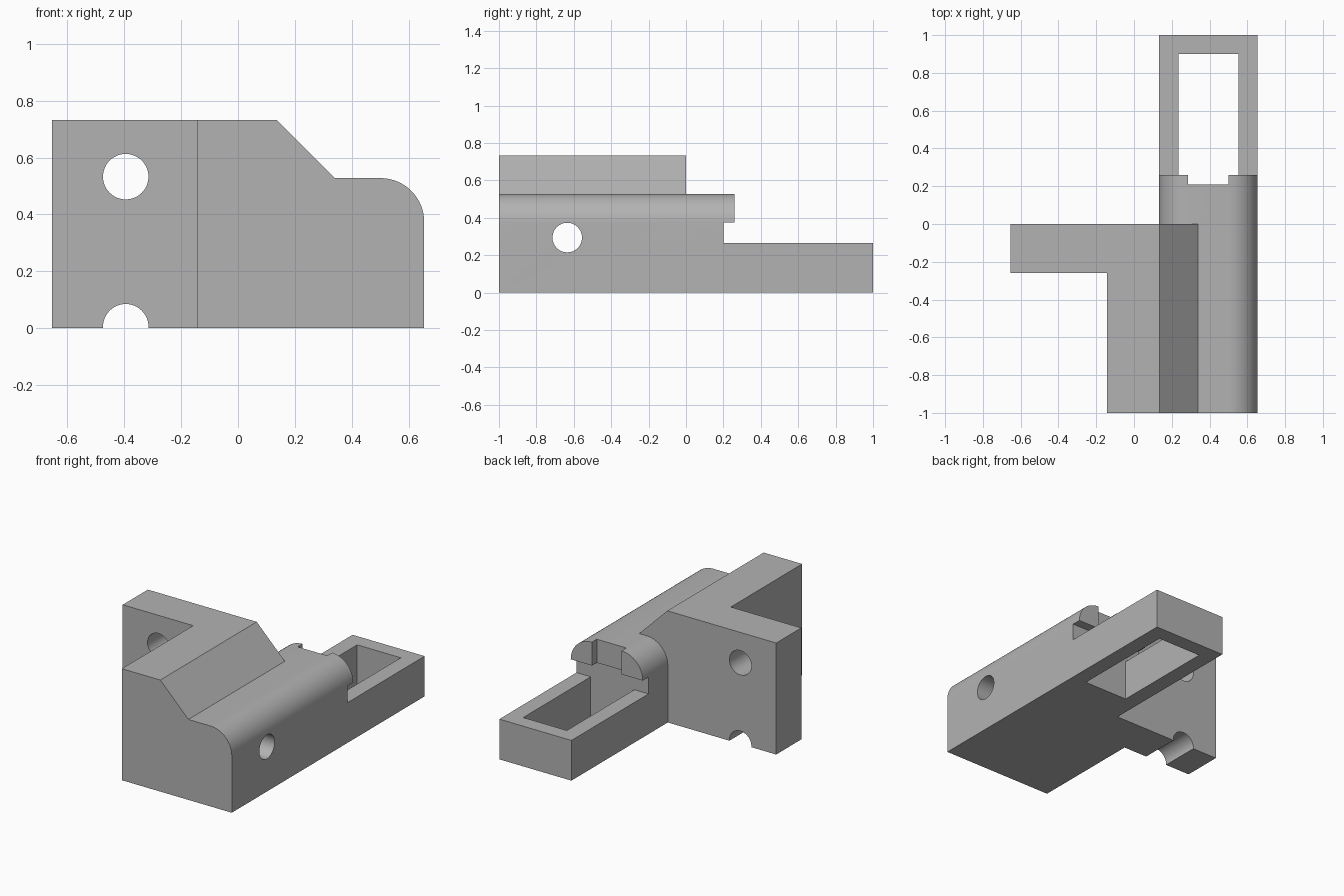
import bpy, bmesh, math
from mathutils import Vector

cube = bpy.data.objects.get("Cube")
if cube:
    bpy.data.objects.remove(cube, do_unlink=True)

grey = bpy.data.materials.new("plain_grey")
grey.use_nodes = True
colour = (0.45, 0.45, 0.45, 1)
grey.diffuse_color = colour
grey.node_tree.nodes["Principled BSDF"].inputs["Base Color"].default_value = colour


def prism(name, profile, along, start, end):
    """Extrude a 2D profile: (x, z) along y, or (y, z) along x."""
    bm = bmesh.new()
    place = (lambda u, v: (u, start, v)) if along == "y" else (lambda u, v: (start, u, v))
    face = bm.faces.new([bm.verts.new(place(u, v)) for u, v in profile])
    out = bmesh.ops.extrude_face_region(bm, geom=[face])
    step = Vector((0, end - start, 0)) if along == "y" else Vector((end - start, 0, 0))
    bmesh.ops.translate(bm, verts=[v for v in out["geom"] if isinstance(v, bmesh.types.BMVert)], vec=step)
    bmesh.ops.recalc_face_normals(bm, faces=bm.faces)
    mesh = bpy.data.meshes.new(name)
    bm.to_mesh(mesh)
    bm.free()
    mesh.materials.append(grey)
    obj = bpy.data.objects.new(name, mesh)
    bpy.context.collection.objects.link(obj)
    return obj


def box(name, x0, x1, y0, y1, z0, z1):
    return prism(name, [(x0, z0), (x1, z0), (x1, z1), (x0, z1)], "y", y0, y1)


def arc(cx, cz, r, a0, a1, n):
    angles = [math.radians(a0 + (a1 - a0) * i / n) for i in range(n + 1)]
    return [(cx + r * math.cos(a), cz + r * math.sin(a)) for a in angles]


def rod(name, u, v, r, along, start, end):
    return prism(name, arc(u, v, r, 0, 352.5, 47), along, start, end)


def combine(target, other, operation):
    mod = target.modifiers.new(operation.lower(), "BOOLEAN")
    mod.operation = operation
    mod.solver = "EXACT"
    mod.object = other
    bpy.context.view_layer.objects.active = target
    bpy.ops.object.modifier_apply(modifier=mod.name)
    bpy.data.objects.remove(other, do_unlink=True)


SIDE, TOP, STEP, R = 0.655, 0.732, 0.528, 0.154
INNER, ARM = -0.143, 0.132
SPRING = STEP - R
right_round = arc(SIDE - R, SPRING, R, 0, 90, 16)
left_round = arc(ARM + R, SPRING, R, 90, 180, 16)

# Main body with sloped shoulder and rounded edge
block = prism("mounting_block",
              [(INNER, 0), (SIDE, 0)] + right_round + [(0.34, STEP), (0.136, TOP), (INNER, TOP)],
              "y", -1, 0)

# Side flange
combine(block, box("flange", -SIDE, INNER, -0.26, 0, 0, TOP), "UNION")

# Round-topped neck with overhanging, notched lip
neck = prism("neck", [(ARM, 0), (SIDE, 0)] + right_round + left_round, "y", 0, 0.26)
combine(neck, box("undercut", 0, 1, 0.2, 0.5, -0.1, SPRING), "DIFFERENCE")
combine(neck, box("notch", ARM + R, SIDE - R, 0.21, 0.5, 0.3, 0.8), "DIFFERENCE")
combine(block, neck, "UNION")

# Open rectangular frame at the back
frame = box("frame", ARM, SIDE, 0.2, 1, 0, 0.264)
combine(frame, box("opening", 0.235, 0.552, 0.1, 0.9, -0.1, 0.5), "DIFFERENCE")
combine(block, frame, "UNION")

# Bolt holes through flange and body
for z in (0.533, 0.005):
    combine(block, rod("flange_hole", -0.395, z, 0.08, "y", -0.4, 0.1), "DIFFERENCE")
combine(block, rod("cross_hole", -0.635, 0.294, 0.079, "x", -0.3, 0.8), "DIFFERENCE")

bpy.ops.object.select_all(action="DESELECT")
block.select_set(True)
bpy.context.view_layer.objects.active = block
bpy.ops.object.shade_smooth_by_angle(angle=math.radians(30))
